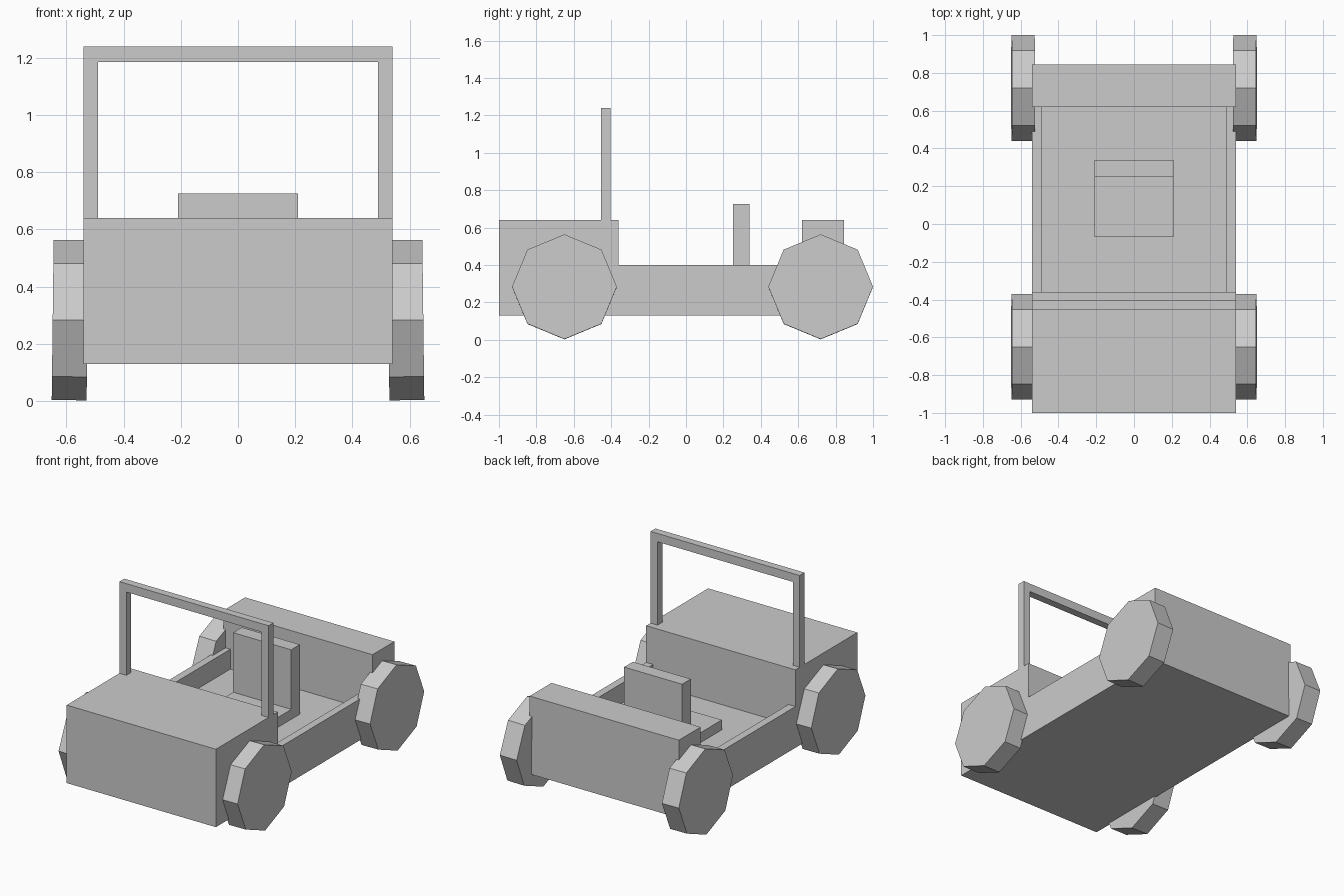
import bpy, bmesh, math
from mathutils import Matrix, Vector

default = bpy.data.objects.get("Cube")
if default:
    bpy.data.objects.remove(default, do_unlink=True)

grey = bpy.data.materials.new("plain grey")
grey.use_nodes = True
grey.diffuse_color = (0.6, 0.6, 0.6, 1)
grey.node_tree.nodes["Principled BSDF"].inputs["Base Color"].default_value = (0.6, 0.6, 0.6, 1)


def finish(name, bm):
    bmesh.ops.recalc_face_normals(bm, faces=bm.faces)
    mesh = bpy.data.meshes.new(name)
    bm.to_mesh(mesh)
    bm.free()
    mesh.materials.append(grey)
    obj = bpy.data.objects.new(name, mesh)
    bpy.context.collection.objects.link(obj)
    return obj


def prism(points, axis, start, end):
    """Extrude a flat outline along x (points are y, z) or y (points are x, z)."""
    bm = bmesh.new()
    place = (lambda p: (start, *p)) if axis == "x" else (lambda p: (p[0], start, p[1]))
    face = bm.faces.new([bm.verts.new(place(p)) for p in points])
    new = bmesh.ops.extrude_face_region(bm, geom=[face])["geom"]
    move = Vector((end - start, 0, 0) if axis == "x" else (0, end - start, 0))
    bmesh.ops.translate(bm, verts=[v for v in new if isinstance(v, bmesh.types.BMVert)], vec=move)
    bmesh.ops.recalc_face_normals(bm, faces=bm.faces)
    return bm


HALF, INNER = 0.54, 0.49
BOTTOM, SILL, HOOD, FLOOR = 0.13, 0.40, 0.64, 0.27

# Body: side profile with the cockpit sunk between two thin side walls
body = prism([(-1, BOTTOM), (0.845, BOTTOM), (0.845, HOOD), (0.62, HOOD),
              (0.62, SILL), (-0.36, SILL), (-0.36, HOOD), (-1, HOOD)], "x", -HALF, HALF)


def deck_faces():
    return [f for f in body.faces
            if f.normal.z > 0.9 and abs(f.calc_center_median().z - SILL) < 0.01]


for x in (-INNER, INNER):
    deck = deck_faces()
    edges = {e for f in deck for e in f.edges}
    verts = {v for f in deck for v in f.verts}
    bmesh.ops.bisect_plane(body, geom=deck + list(edges) + list(verts),
                           plane_co=(x, 0, 0), plane_no=(1, 0, 0))
    body.normal_update()
centre = [f for f in deck_faces() if abs(f.calc_center_median().x) < 0.1]
sunk = bmesh.ops.extrude_discrete_faces(body, faces=centre)["faces"]
bmesh.ops.translate(body, verts=list({v for f in sunk for v in f.verts}),
                    vec=(0, 0, FLOOR - SILL))
finish("body", body)

# Windscreen frame: an open arch standing on the hood
finish("windscreen_frame", prism(
    [(-HALF, HOOD), (-HALF, 1.24), (HALF, 1.24), (HALF, HOOD),
     (INNER, HOOD), (INNER, 1.185), (-INNER, 1.185), (-INNER, HOOD)], "y", -0.455, -0.405))

# Seat: cushion and backrest as one L profile
finish("seat", prism([(-0.07, FLOOR), (0.34, FLOOR), (0.34, 0.725), (0.25, 0.725),
                      (0.25, 0.335), (-0.07, 0.335)], "x", -0.21, 0.21))

# Wheels: eight-sided discs, leaning in very slightly at the top
for end, y in (("front", -0.65), ("rear", 0.72)):
    for side, sign in (("left", 1), ("right", -1)):
        bm = bmesh.new()
        bmesh.ops.create_cone(bm, cap_ends=True, segments=8, radius1=0.28, radius2=0.28, depth=0.122)
        bmesh.ops.rotate(bm, verts=bm.verts, matrix=Matrix.Rotation(math.pi / 2, 3, "Y"))
        bmesh.ops.rotate(bm, verts=bm.verts, matrix=Matrix.Rotation(math.radians(-0.7 * sign), 3, "Y"))
        wheel = finish(f"{end}_{side}_wheel", bm)
        wheel.location = (0.587 * sign, y, 0.283)
